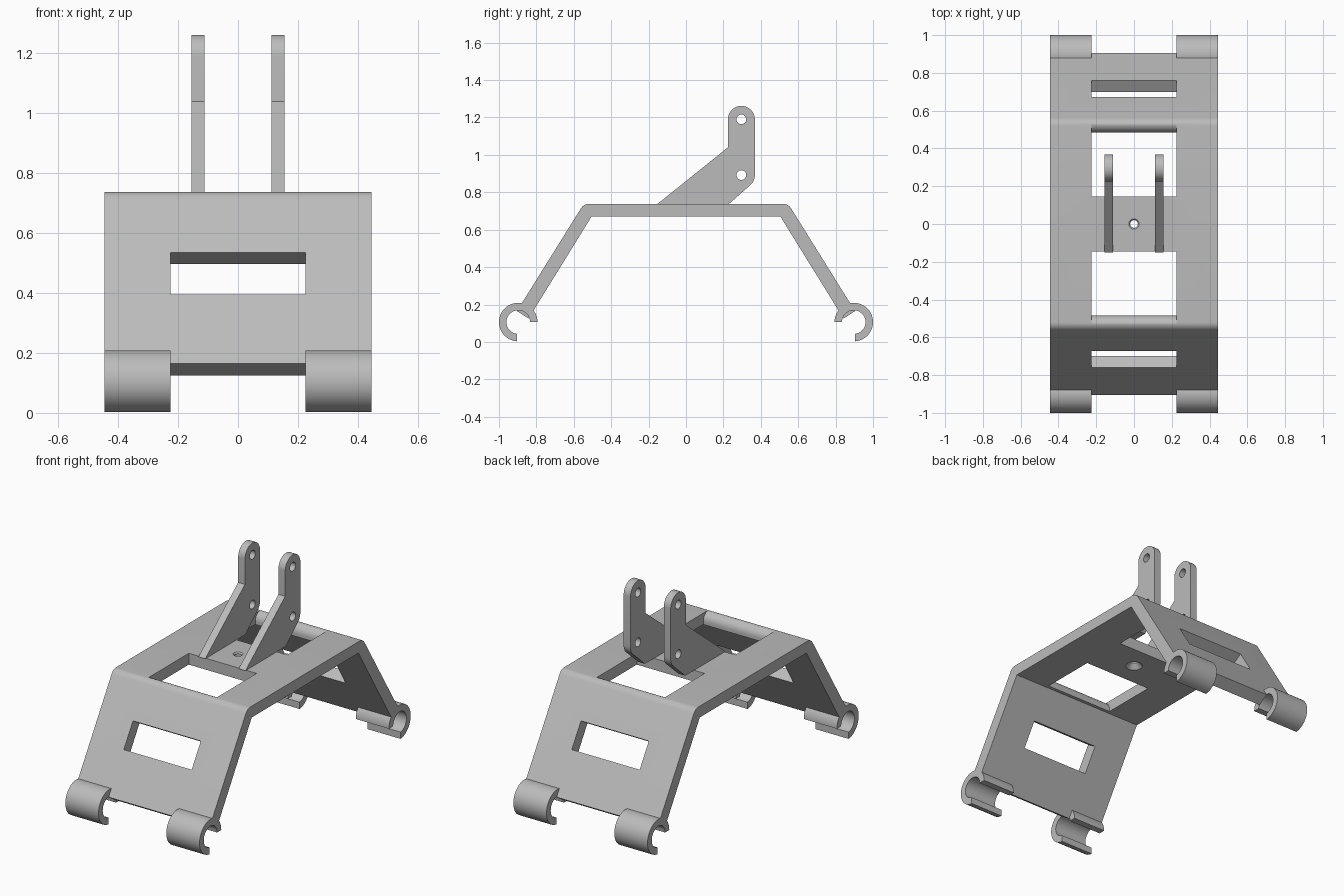
import bpy, bmesh
from math import radians, sin, cos
from mathutils import Matrix

old = bpy.data.objects.get("Cube")
if old:
    bpy.data.objects.remove(old, do_unlink=True)

grey = bpy.data.materials.new("light grey plastic")
grey.use_nodes = True
grey.diffuse_color = (0.5, 0.5, 0.5, 1)
grey.node_tree.nodes["Principled BSDF"].inputs["Base Color"].default_value = (0.5, 0.5, 0.5, 1)

HALF = 0.445            # half width of the frame
SLOT = 0.225            # half width of every window
TOP, UNDER = 0.738, 0.67
HOOK_Y, HOOK_Z, HOOK_R, BORE_R = 0.897, 0.106, 0.103, 0.063


def arc(y, z, r, start, end, steps=24):
    angles = [radians(start + (end - start) * i / steps) for i in range(steps + 1)]
    return [(y + r * cos(a), z + r * sin(a)) for a in angles]


def flip(points):
    return [(-y, z) for y, z in points]


def extrude(name, profile, x0, x1):
    """Extrude a side profile of (y, z) points across the width."""
    bm = bmesh.new()
    face = bm.faces.new([bm.verts.new((x0, y, z)) for y, z in profile])
    moved = bmesh.ops.extrude_face_region(bm, geom=[face])["geom"]
    verts = [v for v in moved if isinstance(v, bmesh.types.BMVert)]
    bmesh.ops.translate(bm, verts=verts, vec=(x1 - x0, 0, 0))
    return finish(name, bm)


def finish(name, bm):
    bmesh.ops.recalc_face_normals(bm, faces=bm.faces)
    mesh = bpy.data.meshes.new(name)
    bm.to_mesh(mesh)
    bm.free()
    mesh.materials.append(grey)
    obj = bpy.data.objects.new(name, mesh)
    bpy.context.collection.objects.link(obj)
    return obj


def cone(name, r_low, r_high, z0, z1):
    bm = bmesh.new()
    bmesh.ops.create_cone(bm, cap_ends=True, segments=32, radius1=r_low, radius2=r_high,
                          depth=z1 - z0, matrix=Matrix.Translation((0, 0, (z0 + z1) / 2)))
    return finish(name, bm)


def cut(obj, cutter):
    cutter.hide_render = True
    mod = obj.modifiers.new("cut", "BOOLEAN")
    mod.operation, mod.solver, mod.object = "DIFFERENCE", "EXACT", cutter
    select(obj)
    bpy.ops.object.modifier_apply(modifier=mod.name)
    bpy.data.objects.remove(cutter, do_unlink=True)


def select(obj):
    bpy.ops.object.select_all(action="DESELECT")
    obj.select_set(True)
    bpy.context.view_layer.objects.active = obj


def smooth(obj):
    select(obj)
    bpy.ops.object.shade_smooth_by_angle(angle=radians(30))


# Bent frame: two sloping legs and a flat top, with rounded outer bends
half = [(-0.842, 0.125), (-0.904, 0.165)] + arc(-0.519, TOP - 0.05, 0.05, 148, 90, 8)
frame = extrude("frame", half + flip(half)[::-1] + [(0.505, UNDER), (-0.505, UNDER)], -HALF, HALF)

# Windows in the top, with a rounded outer rim, and slots square to the legs
rim = [(0.145, 0.6), (0.485, 0.6)] + arc(0.535, TOP - 0.05, 0.05, 180, 90, 10)
window = rim + [(0.535, 0.8), (0.145, 0.8)]
leg, across = (0.526, 0.85), (0.85, -0.526)
slot = [(-0.717 + leg[0] * u + across[0] * v, 0.465 + leg[1] * u + across[1] * v)
        for u, v in ((-0.082, -0.1), (0.082, -0.1), (0.082, 0.15), (-0.082, 0.15))]
for shape in (window, slot):
    for profile in (shape, flip(shape)):
        cut(frame, extrude("window_cutter", profile, -SLOT, SLOT))

# Seats in the leg ends where the hooks join
for side in (-1, 1):
    for end in (-1, 1):
        seat = arc(end * HOOK_Y, HOOK_Z, HOOK_R - 0.002, 0, 352.5, 47)
        cut(frame, extrude("seat_cutter", seat, side * SLOT, side * 0.5))

# Countersunk hole in the middle of the top
cut(frame, cone("hole_cutter", 0.02, 0.02, 0.6, 0.8))
cut(frame, cone("countersink_cutter", 0.012, 0.032, TOP - 0.015, TOP + 0.005))
cut(frame, cone("dimple_cutter", 0.052, 0.015, UNDER - 0.005, UNDER + 0.035))
smooth(frame)

# Open clip hooks, one at each corner
clip = (arc(-HOOK_Y, HOOK_Z, HOOK_R, 0, 266, 40) + arc(-HOOK_Y, HOOK_Z, BORE_R, 263, 0, 40))
for end, profile in (("front", clip), ("back", flip(clip))):
    for side, s in (("left", 1), ("right", -1)):
        smooth(extrude(f"{end}_{side}_hook", profile, s * SLOT, s * HALF))

# Upright lugs, each with two pin holes
PIN_Y, PIN_LOW, PIN_HIGH = 0.296, 0.892, 1.19
outline = ([(-0.152, TOP), (0.224, 1.04)] + arc(PIN_Y, PIN_HIGH, 0.072, 180, 0)
           + arc(PIN_Y, PIN_LOW, 0.072, 0, -52, 8) + [(0.23, TOP)])
for side, s in (("left", 1), ("right", -1)):
    lug = extrude(f"{side}_lug", outline, s * 0.111, s * 0.156)
    for z in (PIN_LOW, PIN_HIGH):
        cut(lug, extrude("pin_cutter", arc(PIN_Y, z, 0.026, 0, 345, 23), s * 0.05, s * 0.2))
    smooth(lug)
